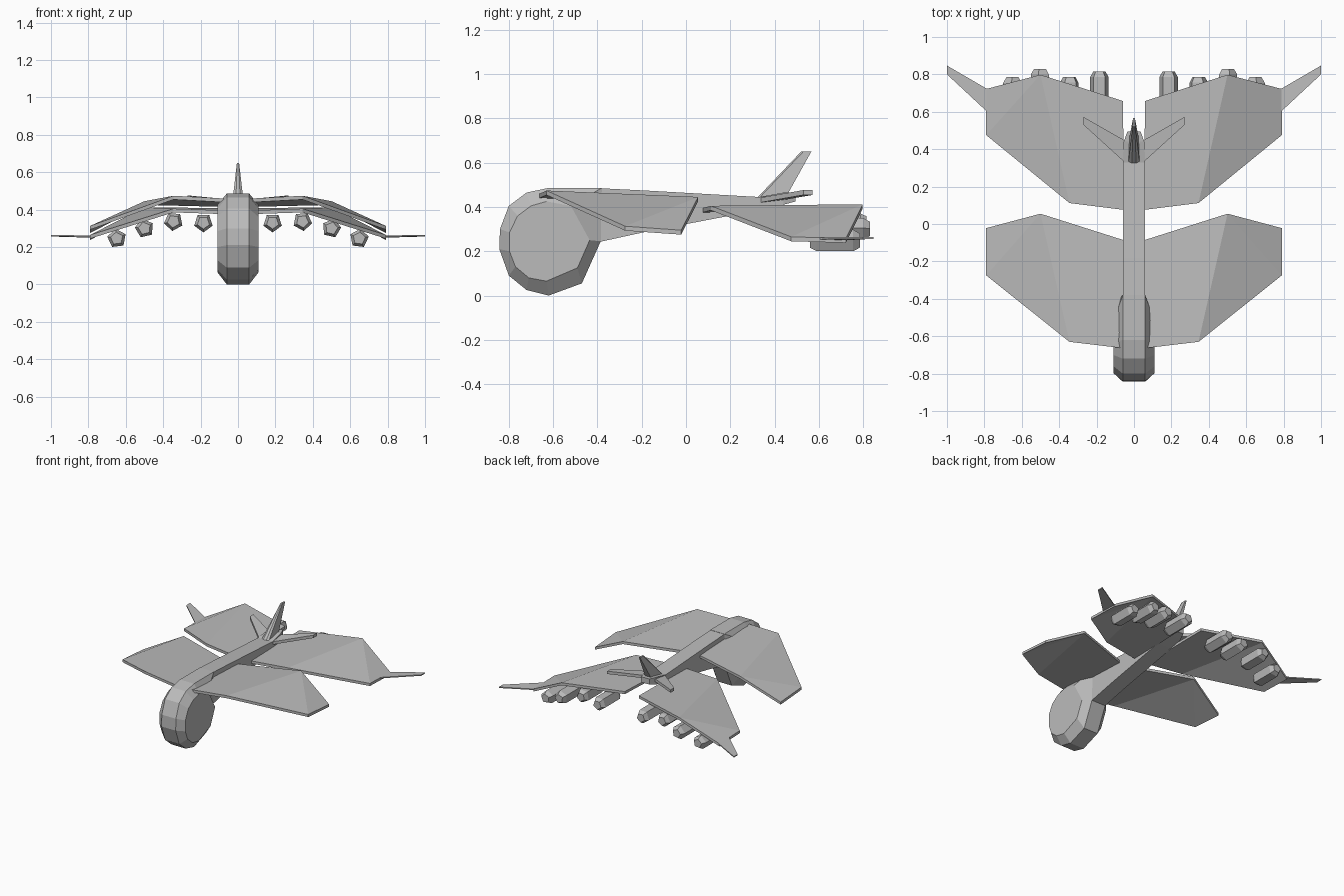
import bpy, math
from mathutils import Matrix, Vector

grey = bpy.data.materials.new("plain_grey")
grey.diffuse_color = (0.5, 0.5, 0.5, 1)


def make(name, verts, faces):
    me = bpy.data.meshes.new(name)
    me.from_pydata(verts, [], faces)
    me.materials.append(grey)
    ob = bpy.data.objects.new(name, me)
    bpy.context.collection.objects.link(ob)
    # consistent outward normals
    import bmesh
    bm = bmesh.new()
    bm.from_mesh(me)
    bmesh.ops.recalc_face_normals(bm, faces=bm.faces)
    bm.to_mesh(me)
    bm.free()
    return ob


def loft(name, rings):
    """Join rings of equal length and cap both ends."""
    n = len(rings[0])
    verts = [v for r in rings for v in r]
    faces = [tuple(range(n)), tuple(range((len(rings) - 1) * n, len(rings) * n))]
    for k in range(len(rings) - 1):
        for i in range(n):
            j = (i + 1) % n
            faces.append((k * n + i, k * n + j, (k + 1) * n + j, (k + 1) * n + i))
    return make(name, verts, faces)


def slab(name, top, panels, thick):
    """Panels sharing outline points, thickened downward."""
    n = len(top)
    verts = list(top) + [(x, y, z - thick) for x, y, z in top]
    faces = list(panels) + [tuple(i + n for i in reversed(p)) for p in panels]
    for i in range(n):
        j = (i + 1) % n
        faces.append((i, j, j + n, i + n))
    return make(name, verts, faces)


def flip(pts, s):
    return [(s * x, y, z) for x, y, z in pts]


# round bevelled head
outer = [(-0.62, 0.486), (-0.72, 0.465), (-0.80, 0.405), (-0.84, 0.30), (-0.843, 0.21),
         (-0.80, 0.09), (-0.72, 0.025), (-0.62, 0.0), (-0.47, 0.055), (-0.385, 0.245),
         (-0.38, 0.486)]
inner = [(-0.63, 0.425), (-0.70, 0.405), (-0.76, 0.36), (-0.797, 0.285), (-0.797, 0.20),
         (-0.77, 0.13), (-0.71, 0.08), (-0.63, 0.065), (-0.49, 0.125), (-0.435, 0.25),
         (-0.52, 0.405)]
loft("round_head", [[(x, y, z) for y, z in ring] for x, ring in
                    ((-0.11, inner), (-0.06, outer), (0.06, outer), (0.11, inner))])

# long body boom, stations of (y, half width, bottom, top)
stations = [(-0.40, 0.06, 0.24, 0.485), (-0.18, 0.06, 0.288, 0.474),
            (0.17, 0.06, 0.355, 0.454), (0.33, 0.06, 0.385, 0.445),
            (0.44, 0.055, 0.41, 0.465), (0.495, 0.035, 0.425, 0.467)]
loft("body_boom", [[(-w, y, b), (w, y, b), (w, y, t), (-w, y, t)]
                   for y, w, b, t in stations])

# upright tail fin
fin_base = [(-0.03, 0.45), (0.03, 0.45), (0.012, 0.32), (-0.012, 0.32)]
loft("tail_fin", [
    [(-0.012, 0.32, 0.44), (0.012, 0.32, 0.44), (0.03, 0.33, 0.44), (0.025, 0.46, 0.46),
     (-0.025, 0.46, 0.46), (-0.03, 0.33, 0.44)],
    [(-0.004, 0.52, 0.65), (0.004, 0.52, 0.65), (0.006, 0.53, 0.65), (0.005, 0.566, 0.65),
     (-0.005, 0.566, 0.65), (-0.006, 0.53, 0.65)]])

front_wing = [(0.05, -0.665, 0.458), (0.345, -0.63, 0.474), (0.79, -0.275, 0.313),
              (0.79, -0.022, 0.295), (0.50, 0.055, 0.445), (0.05, -0.088, 0.434)]
rear_wing = [(0.05, 0.075, 0.395), (0.345, 0.112, 0.405), (0.79, 0.475, 0.265),
             (0.79, 0.722, 0.258), (0.50, 0.798, 0.412), (0.06, 0.658, 0.408)]
tailplane = [(0.05, 0.33, 0.441), (0.27, 0.53, 0.476), (0.27, 0.572, 0.476), (0.05, 0.447, 0.455)]
tip_spike = [(0.785, 0.60, 0.262), (1.0, 0.80, 0.264), (1.0, 0.847, 0.264), (0.785, 0.722, 0.258)]

# pods under the rear wing: x, z, start y, end y, roll
pods = [(0.185, 0.33, 0.58, 0.815, 0.0), (0.345, 0.337, 0.56, 0.787, 0.12),
        (0.50, 0.30, 0.60, 0.83, 0.40), (0.648, 0.246, 0.56, 0.785, 0.50)]

for side, s in (("right", 1), ("left", -1)):
    # wings have an inner panel and a drooping outer panel
    for nm, pts in (("front_wing", front_wing), ("rear_wing", rear_wing)):
        slab(f"{side}_{nm}", flip(pts, s), [(0, 1, 4, 5), (1, 2, 4), (2, 3, 4)], 0.02)
    slab(f"{side}_tailplane", flip(tailplane, s), [(0, 1, 2, 3)], 0.022)
    slab(f"{side}_wing_tip_spike", flip(tip_spike, s), [(0, 1, 2, 3)], 0.008)
    # five-sided pods with tapered ends
    for k, (px, pz, y0, y1, roll) in enumerate(pods):
        rings = []
        for y, r in ((y0, 0.034), (y0 + 0.03, 0.052), (y1 - 0.03, 0.052), (y1, 0.034)):
            ring = []
            for i in range(5):
                a = -math.pi / 2 + roll + i * math.tau / 5
                ring.append((s * (px + r * math.cos(a)), y, pz + r * math.sin(a)))
            rings.append(ring)
        loft(f"{side}_pod_{k + 1}", rings)
